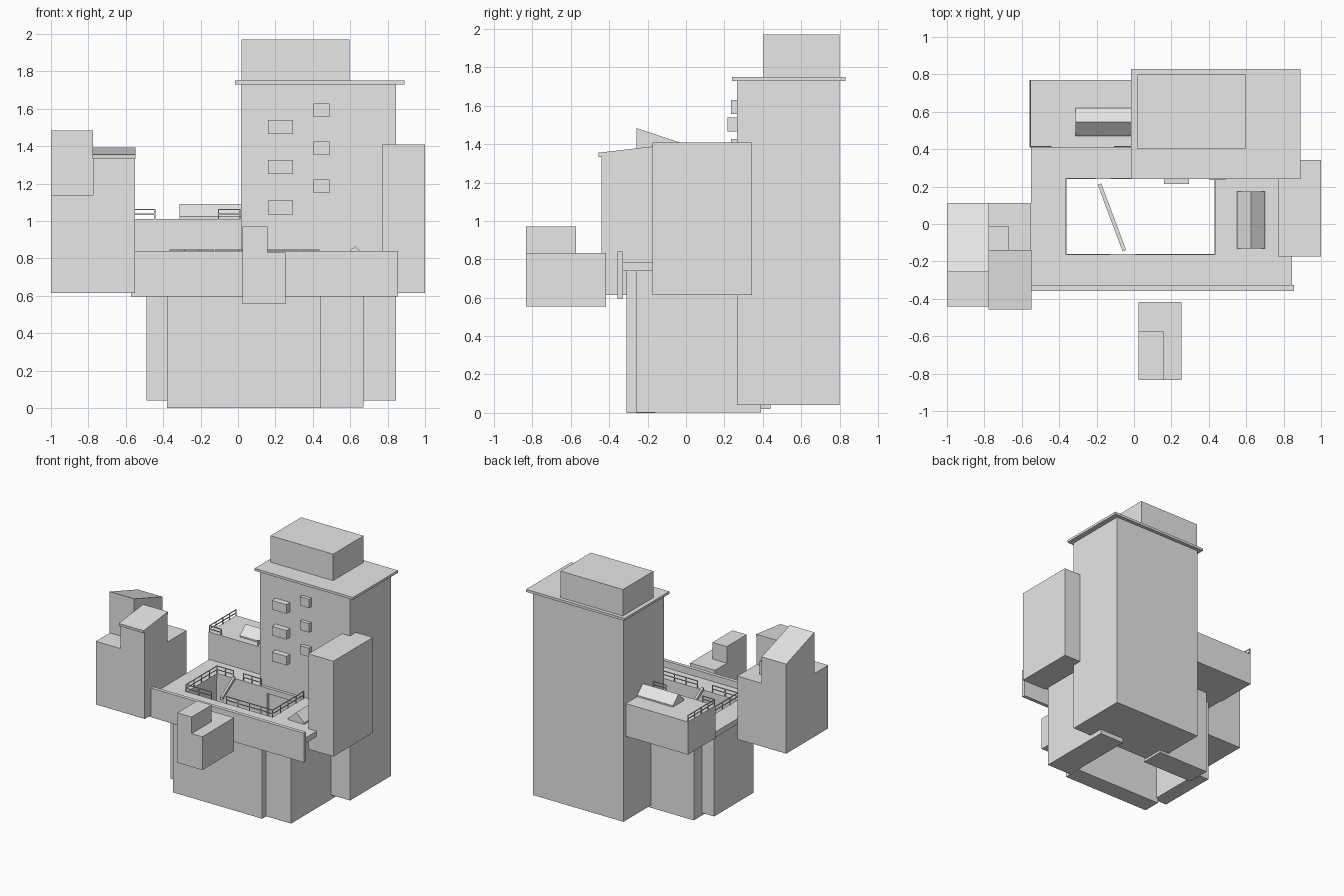
import bpy
import bmesh
import math
from mathutils import Vector

if "Cube" in bpy.data.objects:
    bpy.data.objects.remove(bpy.data.objects["Cube"])

# One plain grey for everything
grey = bpy.data.materials.new("plain_grey")
grey.use_nodes = True
grey.diffuse_color = (0.8, 0.8, 0.8, 1)
grey.node_tree.nodes["Principled BSDF"].inputs["Base Color"].default_value = (0.8, 0.8, 0.8, 1)


def finish(name, bm):
    bmesh.ops.recalc_face_normals(bm, faces=bm.faces)
    mesh = bpy.data.meshes.new(name)
    bm.to_mesh(mesh)
    bm.free()
    mesh.materials.append(grey)
    obj = bpy.data.objects.new(name, mesh)
    bpy.context.collection.objects.link(obj)
    return obj


def add_box(bm, xs, ys, zs):
    verts = bmesh.ops.create_cube(bm, size=1)["verts"]
    for v in verts:
        v.co = [r[0] if c < 0 else r[1] for c, r in zip(v.co, (xs, ys, zs))]


def box(name, xs, ys, zs):
    bm = bmesh.new()
    add_box(bm, xs, ys, zs)
    return finish(name, bm)


def prism(name, profile, span, along="x"):
    """Extrude a (side, height) profile along x or y."""
    bm = bmesh.new()
    place = (lambda s, z: (span[0], s, z)) if along == "x" else (lambda s, z: (s, span[0], z))
    face = bm.faces.new([bm.verts.new(place(s, z)) for s, z in profile])
    moved = bmesh.ops.extrude_face_region(bm, geom=[face])["geom"]
    length = span[1] - span[0]
    shift = Vector((length, 0, 0)) if along == "x" else Vector((0, length, 0))
    bmesh.ops.translate(bm, vec=shift, verts=[g for g in moved if isinstance(g, bmesh.types.BMVert)])
    return finish(name, bm)


def gable(name, sides, base, span, along):
    mid = (sides[0] + sides[1]) / 2
    lip = base + 0.012
    prism(name, [(sides[0], base), (sides[1], base), (sides[1], lip),
                 (mid, base + 0.08), (sides[0], lip)], span, along)


def railing(name, start, end, base, height=0.06, t=0.003):
    """Axis-aligned railing with posts, a middle rail and a top rail."""
    bm = bmesh.new()
    (x0, y0), (x1, y1) = start, end
    for z in (base + height * 0.5, base + height):
        add_box(bm, (x0 - t, x1 + t), (y0 - t, y1 + t), (z - t, z + t))
    count = max(1, round(math.dist(start, end) / 0.1))
    for i in range(count + 1):
        x, y = x0 + (x1 - x0) * i / count, y0 + (y1 - y0) * i / count
        add_box(bm, (x - t, x + t), (y - t, y + t), (base, base + height))
    finish(name, bm)


# Tower with roof slab and penthouse
box("tower", (0.015, 0.845), (0.265, 0.8), (0.04, 1.735))
box("tower_roof", (-0.015, 0.89), (0.24, 0.83), (1.73, 1.75))
box("penthouse", (0.02, 0.595), (0.4, 0.8), (1.745, 1.97))

# Window boxes on the tower front
for i in range(3):
    z = 1.035 + i * 0.215
    box(f"large_window_box_{i}", (0.16, 0.295), (0.215, 0.27), (z, z + 0.075))
    z = 1.15 + i * 0.203
    box(f"small_window_box_{i}", (0.405, 0.49), (0.235, 0.27), (z, z + 0.073))

# Base blocks around the open courtyard
box("front_base", (-0.38, 0.44), (-0.31, -0.16), (0.0, 0.75))
box("right_base", (0.44, 0.67), (-0.26, 0.39), (0.002, 0.75))
box("left_base", (-0.49, -0.365), (-0.19, 0.33), (0.04, 0.75))
box("back_base", (-0.38, 0.1), (0.24, 0.44), (0.02, 0.75))

# Deck ring with a rectangular opening
bm = bmesh.new()
loops = []
for z in (0.74, 0.785):
    for xa, xb, ya, yb in ((-0.55, 0.845, -0.33, 0.41), (-0.36, 0.43, -0.16, 0.24)):
        loops.append([bm.verts.new((x, y, z)) for x, y in ((xa, ya), (xb, ya), (xb, yb), (xa, yb))])
low_out, low_in, top_out, top_in = loops
for a, b in ((low_out, low_in), (top_out, top_in), (low_out, top_out), (low_in, top_in)):
    for i in range(4):
        j = (i + 1) % 4
        bm.faces.new((a[i], a[j], b[j], b[i]))
finish("deck", bm)
box("front_parapet", (-0.572, 0.855), (-0.357, -0.327), (0.597, 0.84))

# Diagonal beam over the opening
beam = box("diagonal_beam", (-0.01, 0.01), (-0.19, 0.19), (0.79, 0.815))
beam.location = (-0.118, 0.035, 0)
beam.rotation_euler.z = math.radians(20.5)

# Back wing with its roof light, and the deck roof light
box("back_wing", (-0.558, 0.05), (0.41, 0.77), (0.74, 1.012))
gable("wing_roof_light", (0.47, 0.62), 1.012, (-0.313, 0.02), "x")
gable("deck_roof_light", (0.55, 0.7), 0.785, (-0.13, 0.175), "y")

# Railings on the wing and around the opening
railing("wing_left_rail", (-0.553, 0.415), (-0.553, 0.765), 1.01, 0.052)
railing("wing_front_rail_a", (-0.553, 0.415), (-0.445, 0.415), 1.01, 0.052)
railing("wing_front_rail_b", (-0.105, 0.415), (0.01, 0.415), 1.01, 0.052)
railing("front_rail_a", (-0.363, -0.163), (-0.13, -0.163), 0.785)
railing("front_rail_b", (0.01, -0.163), (0.433, -0.163), 0.785)
railing("right_rail", (0.433, -0.163), (0.433, 0.243), 0.785)
railing("left_rail", (-0.363, -0.163), (-0.363, 0.243), 0.785)
railing("back_rail_a", (-0.363, 0.243), (-0.21, 0.243), 0.785)
railing("back_rail_b", (-0.12, 0.243), (0.04, 0.243), 0.785)

# Hanging block on the model's left side
box("side_block", (0.77, 1.0), (-0.175, 0.343), (0.615, 1.408))

# Stepped block in front
box("front_block", (0.025, 0.255), (-0.833, -0.417), (0.555, 0.832))
box("front_block_top", (0.025, 0.157), (-0.833, -0.572), (0.83, 0.97))

# Twin-topped block on the model's right side
box("corner_block", (-1.0, -0.55), (-0.44, 0.112), (0.615, 1.14))
prism("corner_tall_top", [(-0.257, 1.138), (0.112, 1.138), (0.112, 1.36), (-0.257, 1.483)], (-1.0, -0.775))
prism("corner_short_top", [(-0.44, 1.138), (-0.14, 1.138), (-0.14, 1.38), (-0.44, 1.345)], (-0.775, -0.55))
prism("corner_short_roof", [(-0.455, 1.333), (-0.138, 1.37), (-0.138, 1.392), (-0.457, 1.355)], (-0.777, -0.548))
box("corner_small_box", (-0.775, -0.67), (-0.14, -0.01), (1.138, 1.25))
